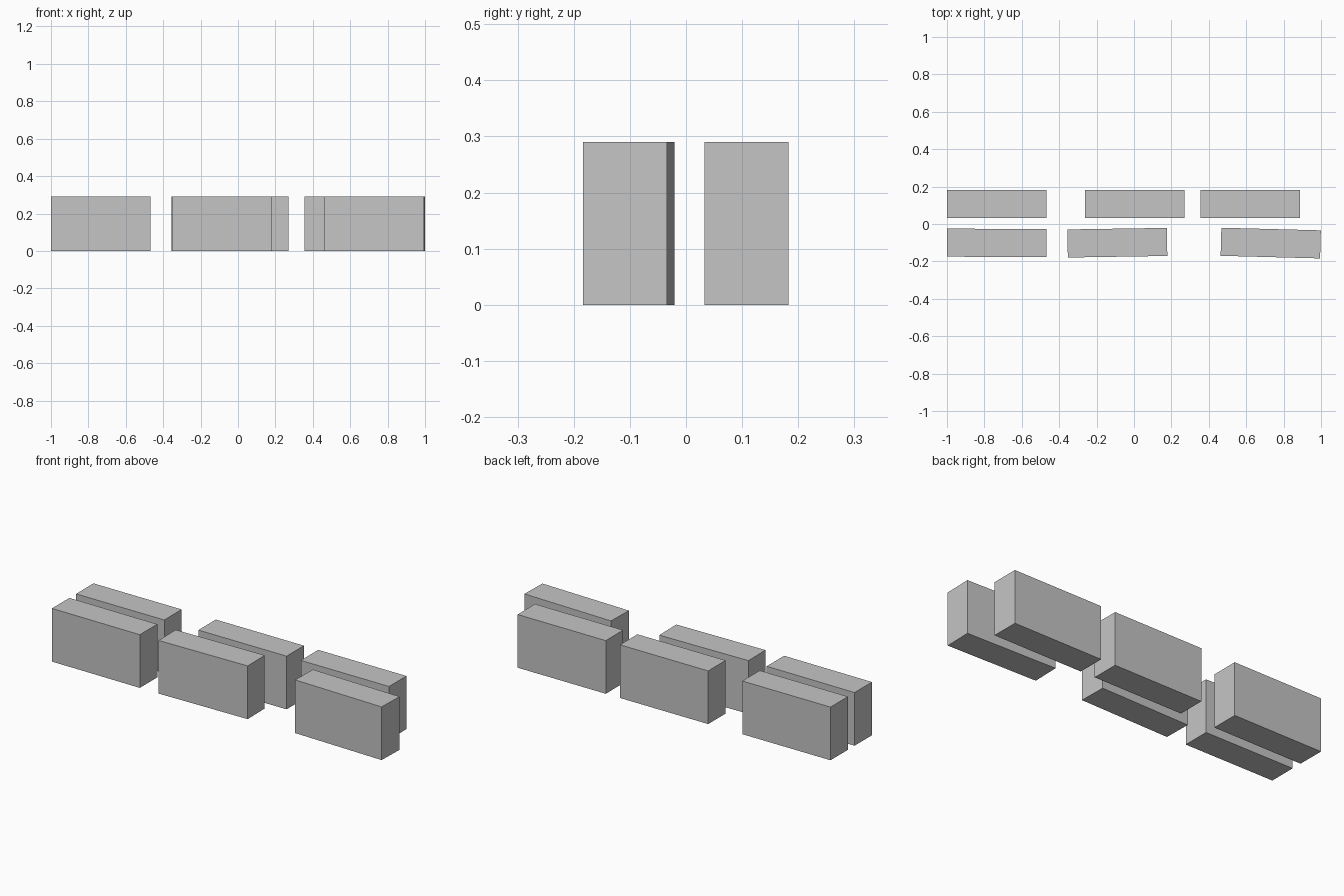
import bpy
import math

cube = bpy.data.objects.get("Cube")
if cube:
    bpy.data.objects.remove(cube, do_unlink=True)

# Single plain grey
GREY = (0.56, 0.56, 0.56, 1.0)
grey = bpy.data.materials.new("light_grey")
grey.use_nodes = True
grey.diffuse_color = GREY
grey.node_tree.nodes["Principled BSDF"].inputs["Base Color"].default_value = GREY

LENGTH, DEPTH, HEIGHT = 0.532, 0.15, 0.29


def block(name, x, y, turn=0.0):
    """Upright block standing on the floor, turned about z by some degrees."""
    bpy.ops.mesh.primitive_cube_add(size=1, location=(x, y, HEIGHT / 2),
                                    rotation=(0, 0, math.radians(turn)))
    obj = bpy.context.object
    obj.name = name
    obj.scale = (LENGTH, DEPTH, HEIGHT)
    obj.data.materials.append(grey)


# Straight back row
for side, x in (("right", -0.734), ("middle", 0.004), ("left", 0.622)):
    block("back_block_" + side, x, 0.108)

# Front row, slightly askew
for side, x, y, turn in (("right", -0.734, -0.101, -0.3),
                         ("middle", -0.089, -0.1, 0.9),
                         ("left", 0.731, -0.102, -1.5)):
    block("front_block_" + side, x, y, turn)
